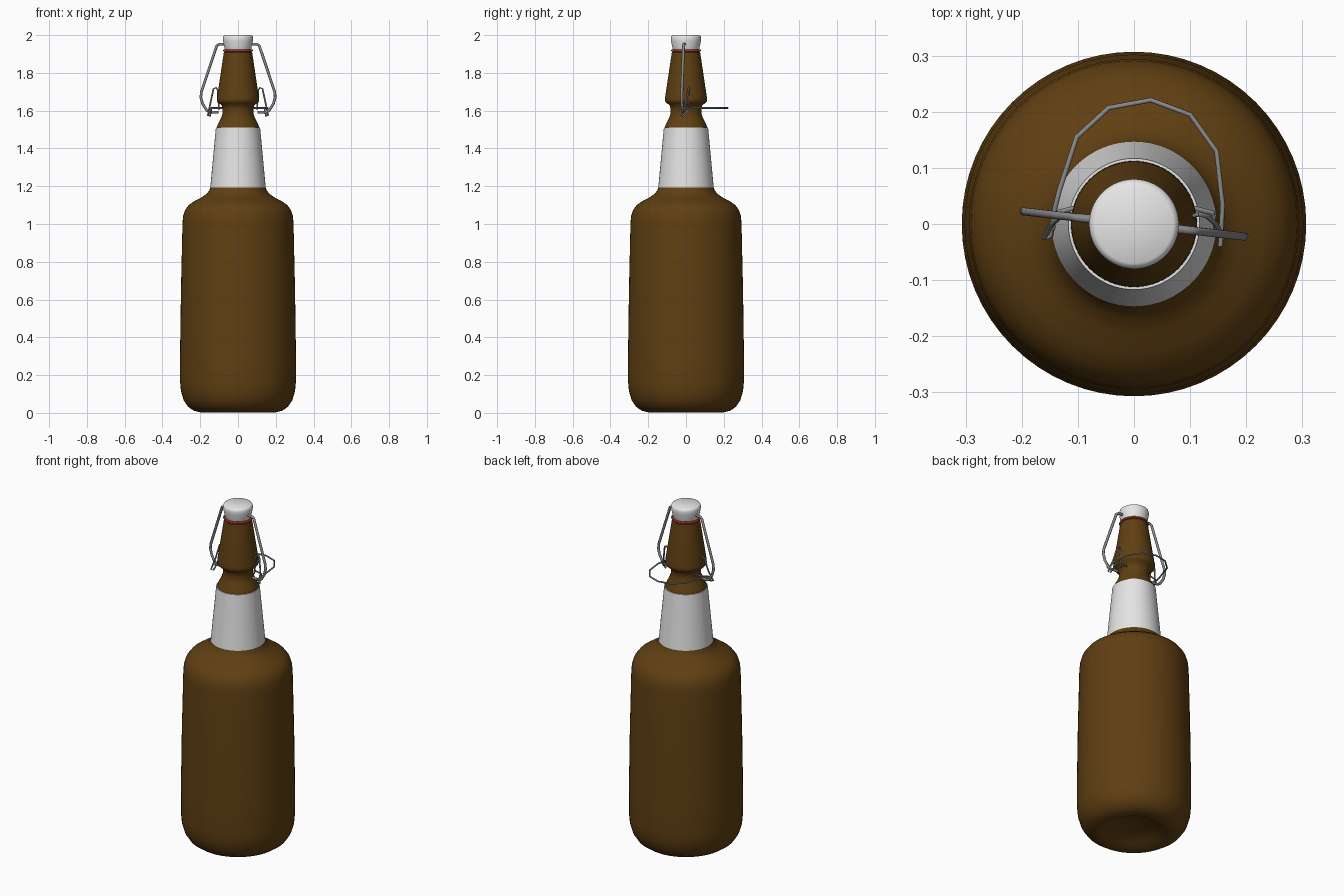
import bpy
import bmesh
from math import cos, sin, pi, radians
from mathutils import Vector, Matrix

cube = bpy.data.objects.get("Cube")
if cube:
    bpy.data.objects.remove(cube)


def material(name, rgb, roughness=0.6):
    m = bpy.data.materials.new(name)
    m.use_nodes = True
    m.diffuse_color = (*rgb, 1)
    bsdf = m.node_tree.nodes["Principled BSDF"]
    bsdf.inputs["Base Color"].default_value = (*rgb, 1)
    bsdf.inputs["Roughness"].default_value = roughness
    return m


glass = material("brown glass", (0.115, 0.05, 0.006))
paper = material("white paper", (0.78, 0.78, 0.78))
ceramic = material("white ceramic", (0.8, 0.8, 0.8))
rubber = material("red rubber", (0.5, 0.04, 0.04))
steel = material("grey steel", (0.25, 0.25, 0.25))


def finish(bm, name, mat, angle=40):
    bmesh.ops.recalc_face_normals(bm, faces=bm.faces)
    mesh = bpy.data.meshes.new(name)
    bm.to_mesh(mesh)
    bm.free()
    obj = bpy.data.objects.new(name, mesh)
    bpy.context.collection.objects.link(obj)
    mesh.materials.append(mat)
    bpy.ops.object.select_all(action="DESELECT")
    obj.select_set(True)
    bpy.context.view_layer.objects.active = obj
    bpy.ops.object.shade_smooth_by_angle(angle=radians(angle))
    return obj


def lathe(name, profile, mat, steps=64):
    """Revolve (radius, height) points around the z axis."""
    bm = bmesh.new()
    verts = [bm.verts.new((r, 0, z)) for r, z in profile]
    edges = [bm.edges.new(pair) for pair in zip(verts, verts[1:])]
    bmesh.ops.spin(bm, geom=verts + edges, axis=(0, 0, 1), cent=(0, 0, 0),
                   angle=2 * pi, steps=steps)
    bmesh.ops.remove_doubles(bm, verts=bm.verts, dist=0.0002)
    return finish(bm, name, mat)


def wire(name, points, radius, turn=0, sides=8):
    """Sweep a round section along a path, mitred at the bends."""
    spin = Matrix.Rotation(turn, 3, "Z")
    pts = [spin @ Vector(p) for p in points]
    bm = bmesh.new()
    rings = []
    normal = None
    for i, p in enumerate(pts):
        tangent = (pts[min(i + 1, len(pts) - 1)] - pts[max(i - 1, 0)]).normalized()
        ref = normal or tangent.orthogonal()
        normal = (ref - tangent * ref.dot(tangent)).normalized()
        side = tangent.cross(normal)
        rings.append([bm.verts.new(p + radius * (normal * cos(a) + side * sin(a)))
                      for a in (2 * pi * k / sides for k in range(sides))])
    for a, b in zip(rings, rings[1:]):
        for k in range(sides):
            j = (k + 1) % sides
            bm.faces.new((a[k], a[j], b[j], b[k]))
    bm.faces.new(rings[0])
    bm.faces.new(rings[-1])
    return finish(bm, name, steel, 50)


# Glass body with a dished base, rounded shoulder and stepped neck
lathe("bottle_body", [
    (0, 0.045), (0.08, 0.04), (0.14, 0.022), (0.175, 0.006), (0.2, 0.003),
    (0.235, 0.012), (0.265, 0.033), (0.288, 0.068), (0.302, 0.115),
    (0.307, 0.17), (0.307, 0.3), (0.302, 0.65), (0.294, 1.0), (0.291, 1.04),
    (0.281, 1.073), (0.261, 1.1), (0.23, 1.122), (0.195, 1.14),
    (0.168, 1.158), (0.152, 1.178), (0.143, 1.205), (0.113, 1.51),
    (0.106, 1.53), (0.09, 1.56), (0.082, 1.585), (0.081, 1.61),
    (0.087, 1.63), (0.105, 1.642), (0.112, 1.652), (0.111, 1.668),
    (0.075, 1.908), (0.068, 1.914), (0, 1.914)], glass)

# Paper sleeve around the neck
lathe("neck_label", [(0.141, 1.18), (0.148, 1.18), (0.117, 1.512),
                     (0.11, 1.512)], paper)

# Sealing ring and stopper
lathe("seal_ring", [(0.05, 1.912), (0.076, 1.912), (0.08, 1.917),
                    (0.076, 1.923), (0.05, 1.923)], rubber)
lathe("stopper_cap", [(0, 1.92), (0.068, 1.92), (0.071, 1.93), (0.079, 1.968),
                      (0.08, 1.985), (0.077, 1.995), (0.07, 2.0),
                      (0, 2.0)], ceramic)

# Bail arms and pivot hooks, one per side by half-turn symmetry
twist = radians(-6.5)
for side, half_turn in (("left", 0), ("right", pi)):
    turn = twist + half_turn
    wire("bail_arm_" + side, [
        (0.06, 0, 1.952), (0.1, 0, 1.952), (0.113, 0, 1.945),
        (0.155, 0, 1.82), (0.195, 0, 1.7), (0.198, 0, 1.67),
        (0.188, 0, 1.635), (0.165, 0, 1.6), (0.15, 0, 1.592),
        (0.105, 0, 1.592)], 0.0075, turn)

for side, s in (("left", 1), ("right", -1)):
    # Bent spring wire that joins the neck to the lever
    wire("pivot_hook_" + side, [
        (s * 0.1, 0.01, 1.605), (s * 0.108, 0.015, 1.71),
        (s * 0.116, 0.018, 1.722), (s * 0.13, 0.014, 1.715),
        (s * 0.146, 0, 1.64), (s * 0.16, -0.025, 1.575),
        (s * 0.148, -0.02, 1.572), (s * 0.14, 0.02, 1.612),
        (s * 0.08, 0.035, 1.612)], 0.0045)

# Closing lever looping round the back
wire("closing_lever", [
    (-0.145, -0.01, 1.6), (-0.143, 0.02, 1.614), (-0.133, 0.06, 1.614),
    (-0.102, 0.155, 1.614), (-0.045, 0.207, 1.614), (0.03, 0.221, 1.614),
    (0.1, 0.195, 1.614), (0.147, 0.13, 1.614), (0.158, 0.035, 1.614),
    (0.154, -0.04, 1.606)], 0.0045)
